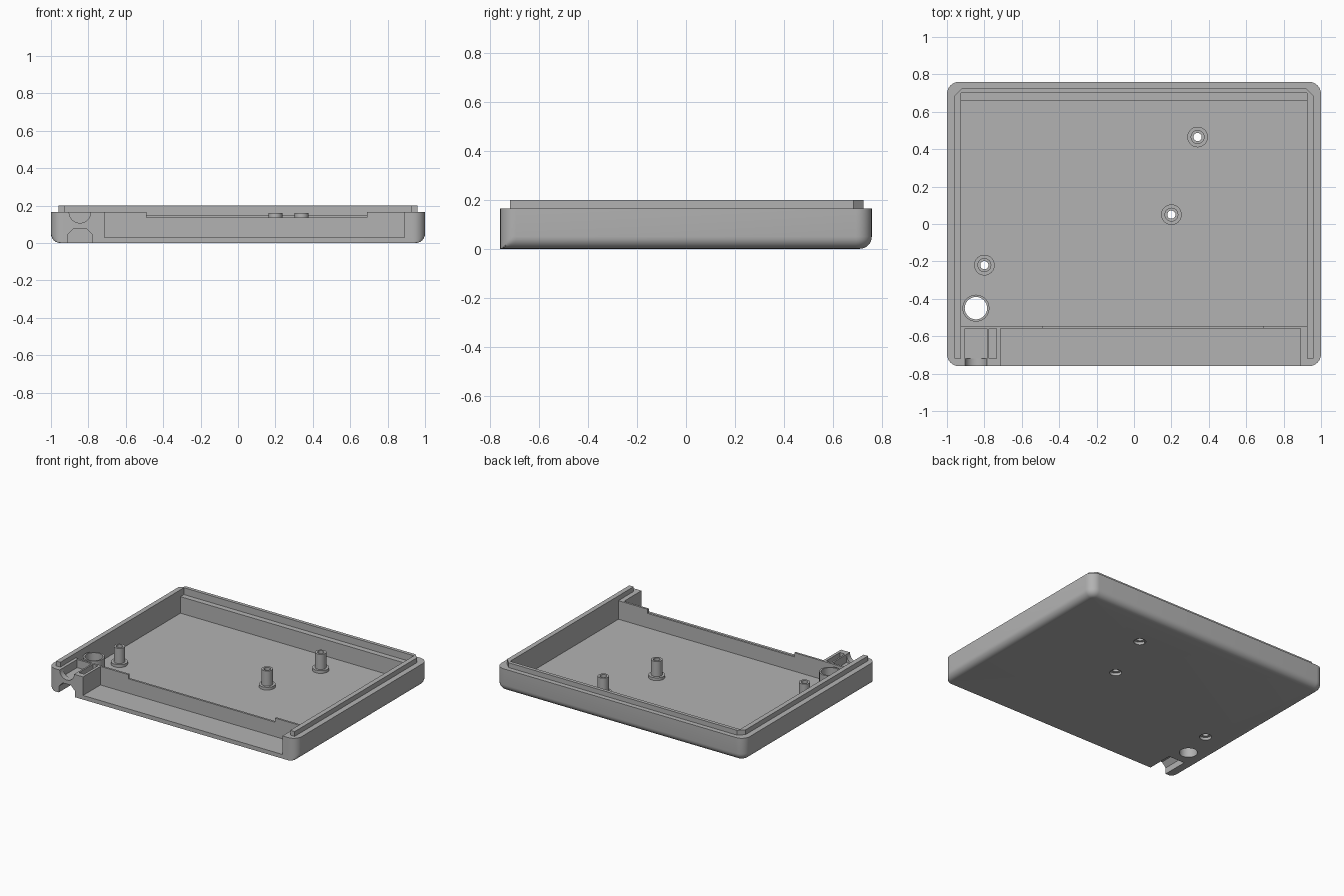
import bpy, bmesh
from math import sin, cos, pi

if "Cube" in bpy.data.objects:
    bpy.data.objects.remove(bpy.data.objects["Cube"], do_unlink=True)

grey = bpy.data.materials.new("plain_grey")
grey.use_nodes = True
COLOUR = (0.45, 0.45, 0.45, 1)
grey.diffuse_color = COLOUR
grey.node_tree.nodes["Principled BSDF"].inputs["Base Color"].default_value = COLOUR

FLOOR, SHELL_TOP, LIP_TOP = 0.03, 0.165, 0.2
HALF_Y = 0.76


def loft(name, loops, cyclic=False):
    """Bridge equal-length loops; cap the ends, or join last to first."""
    bm = bmesh.new()
    rings = [[bm.verts.new(p) for p in loop] for loop in loops]
    pairs = list(zip(rings, rings[1:]))
    if cyclic:
        pairs.append((rings[-1], rings[0]))
    else:
        bm.faces.new(rings[0])
        bm.faces.new(rings[-1])
    for a, b in pairs:
        for i in range(len(a)):
            j = (i + 1) % len(a)
            bm.faces.new((a[i], a[j], b[j], b[i]))
    bmesh.ops.recalc_face_normals(bm, faces=bm.faces)
    mesh = bpy.data.meshes.new(name)
    bm.to_mesh(mesh)
    bm.free()
    mesh.materials.append(grey)
    obj = bpy.data.objects.new(name, mesh)
    bpy.context.collection.objects.link(obj)
    return obj


def circle(x, y, r, n=32):
    return [(x + r * cos(2 * pi * i / n), y + r * sin(2 * pi * i / n)) for i in range(n)]


def prism_z(name, pts, lo, hi):
    return loft(name, [[(x, y, z) for x, y in pts] for z in (lo, hi)])


def prism_y(name, pts, lo, hi):
    return loft(name, [[(x, y, z) for x, z in pts] for y in (lo, hi)])


def box(name, x0, x1, y0, y1, z0, z1):
    return prism_z(name, [(x0, y0), (x1, y0), (x1, y1), (x0, y1)], z0, z1)


def turned(name, x, y, profile):
    """Hollow turned part from a closed (radius, height) profile."""
    return loft(name, [[(px, py, z) for px, py in circle(x, y, r)] for r, z in profile], True)


def smooth(obj):
    bpy.ops.object.select_all(action="DESELECT")
    obj.select_set(True)
    bpy.context.view_layer.objects.active = obj
    bpy.ops.object.shade_smooth_by_angle(angle=0.6)


def cut(obj, cutter):
    mod = obj.modifiers.new("cut", "BOOLEAN")
    mod.operation, mod.solver, mod.object = "DIFFERENCE", "EXACT", cutter
    bpy.context.view_layer.objects.active = obj
    bpy.ops.object.modifier_apply(modifier=mod.name)
    bpy.data.objects.remove(cutter, do_unlink=True)


def outline(inset, z, r=0.065, steps=8):
    """Rounded plan; the inset shrinks the sides and back, not the front."""
    right = []
    for i in range(steps + 1):
        a = -pi / 2 + pi / 2 * i / steps
        right.append((min(1 - r + r * cos(a), 1 - inset), -HALF_Y + r + r * sin(a), z))
    for i in range(steps + 1):
        a = pi / 2 * i / steps
        right.append((1 - r + (r - inset) * cos(a), HALF_Y - r + (r - inset) * sin(a), z))
    return right + [(-x, y, h) for x, y, h in reversed(right)]


# Outer shell with rounded lower edge
ROUND = 0.05
angles = [pi / 2 * i / 6 for i in range(7)]
shell = loft("case_shell", [outline(ROUND * (1 - sin(a)), ROUND * (1 - cos(a))) for a in angles]
             + [outline(0, SHELL_TOP)])

# Main cavity, back ledge, and open front bay
cut(shell, box("cavity", -0.925, 0.925, -0.545, 0.66, FLOOR, 0.3))
cut(shell, box("ledge", -0.925, 0.925, 0.6, 0.7, 0.15, 0.3))
cut(shell, box("bay", -0.715, 0.89, -0.9, -0.56, FLOOR, 0.3))
cut(shell, box("wall_notch", -0.49, 0.69, -0.6, -0.5, 0.135, 0.3))

# Cable entry: half-round opening, recess, side slot and underside channel
CX = -0.845
cut(shell, box("recess", CX - 0.058, CX + 0.058, -0.72, -0.56, 0.106, 0.3))
cut(shell, prism_y("entry", circle(CX, SHELL_TOP, 0.058), -0.9, -0.7))
cut(shell, box("slot", -0.775, -0.735, -0.72, -0.56, FLOOR, 0.3))
channel = [(-0.065, -0.1), (0.065, -0.1), (0.065, 0.045), (0.033, 0.078),
           (-0.033, 0.078), (-0.065, 0.045)]
cut(shell, prism_y("channel", [(CX + x, z) for x, z in channel], -0.9, -0.57))

# Button hole with its raised collar
cut(shell, prism_z("button_hole", circle(CX, -0.45, 0.06), -0.1, 0.1))
smooth(turned("button_collar", CX, -0.45, [(0.06, FLOOR), (0.072, FLOOR),
                                          (0.072, 0.16), (0.06, 0.16)]))

# Screw posts with flanged feet and counterbored holes
for i, (x, y) in enumerate([(0.34, 0.465), (0.2, 0.05), (-0.8, -0.22)], 1):
    cut(shell, prism_z("screw_hole", circle(x, y, 0.022), -0.1, 0.1))
    cut(shell, prism_z("counterbore", circle(x, y, 0.04), -0.1, 0.02))
    smooth(turned(f"screw_post_{i}", x, y, [
        (0.022, FLOOR), (0.055, FLOOR), (0.055, 0.05), (0.037, 0.05),
        (0.037, 0.16), (0.022, 0.16)]))
smooth(shell)

# Raised lip around the sides and back, with chamfered rear corners
half = [(0.96, -0.72), (0.96, 0.685), (0.92, 0.725)]
inner = [(0.925, 0.7), (0.925, -0.72)]
lip = half + [(-x, y) for x, y in reversed(half)]
lip += [(-x, y) for x, y in reversed(inner)] + inner
prism_z("locating_lip", lip, SHELL_TOP, LIP_TOP)
